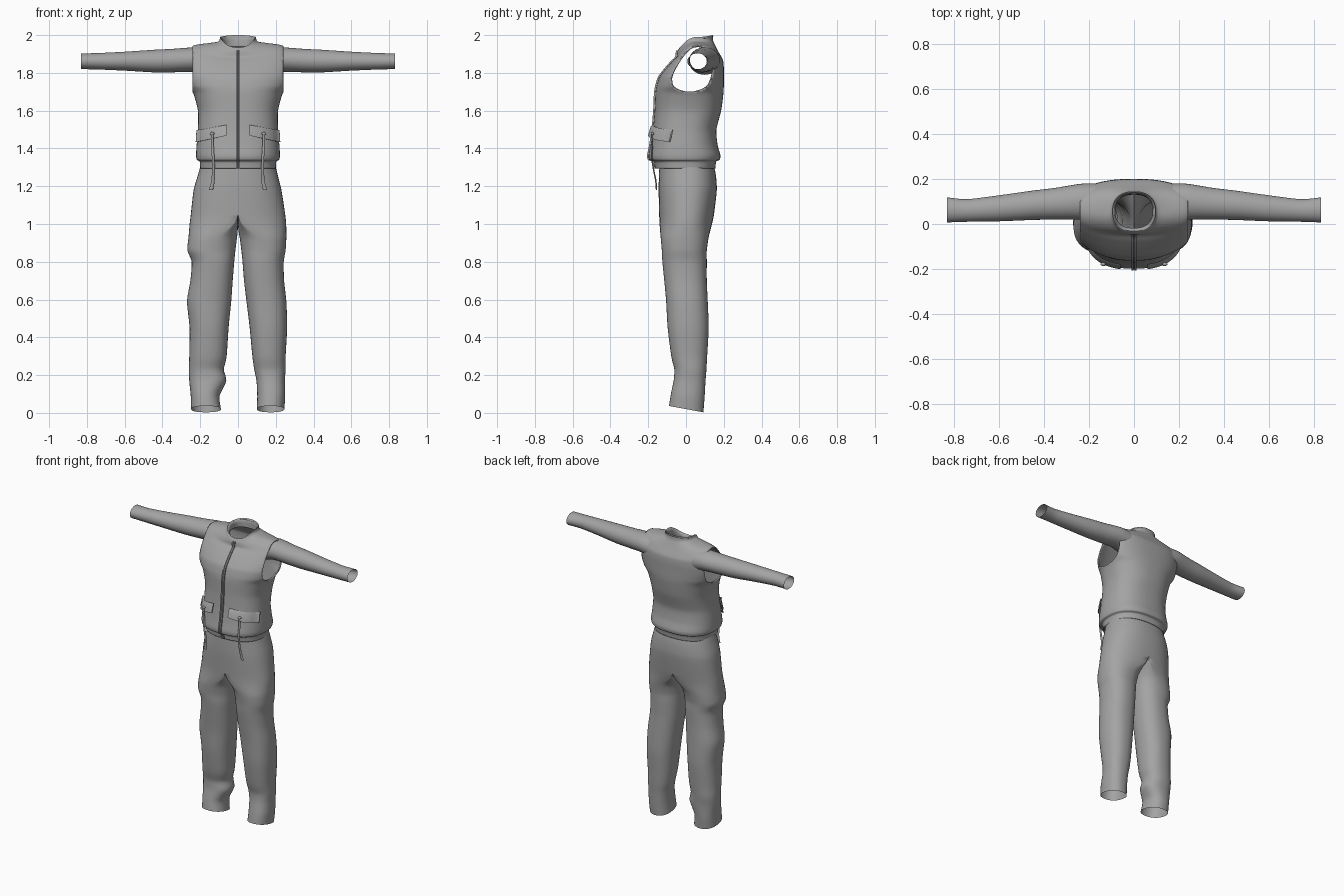
import bpy, bmesh, math
from mathutils import Vector

if "Cube" in bpy.data.objects:
    bpy.data.objects.remove(bpy.data.objects["Cube"])

cloth = bpy.data.materials.new("grey cloth")
cloth.diffuse_color = (0.37, 0.37, 0.37, 1)
cloth.use_nodes = True
cloth.node_tree.nodes["Principled BSDF"].inputs["Base Color"].default_value = cloth.diffuse_color


def smooth_rows(rows, steps):
    """Add eased rows between the key rows."""
    out = []
    for i in range(len(rows) - 1):
        p0, p1, p2, p3 = (rows[max(0, min(len(rows) - 1, i + k))] for k in (-1, 0, 1, 2))
        for j in range(steps):
            t = j / steps
            a, b = t**3 - 2*t*t + t, t**3 - t*t
            h = 3*t*t - 2*t**3
            out.append([q1 + (q2 - q1)*h + 0.35*((q2 - q0)*a + (q3 - q1)*b)
                        for q0, q1, q2, q3 in zip(p0, p1, p2, p3)])
    return out + [list(rows[-1])]


def loft(bm, rings, closed=True):
    vs = [[bm.verts.new(p) for p in r] for r in rings]
    n = len(vs[0])
    for a, b in zip(vs, vs[1:]):
        for i in range(n if closed else n - 1):
            j = (i + 1) % n
            bm.faces.new((a[i], a[j], b[j], b[i]))


def finish(bm, name, thick=0.0):
    bmesh.ops.recalc_face_normals(bm, faces=bm.faces)
    for f in bm.faces:
        f.smooth = True
    me = bpy.data.meshes.new(name)
    bm.to_mesh(me)
    bm.free()
    me.materials.append(cloth)
    me.set_sharp_from_angle(angle=math.radians(50))
    ob = bpy.data.objects.new(name, me)
    bpy.context.collection.objects.link(ob)
    if thick:
        m = ob.modifiers.new("cloth thickness", 'SOLIDIFY')
        m.thickness = thick
        m.offset = -1
    return ob


def power(v, n):
    return math.copysign(abs(v) ** (2 / n), v)


def circle(count, n):
    """Rounded-square unit outline."""
    out = []
    for i in range(count):
        a = 2 * math.pi * i / count
        c, s = round(math.cos(a), 9), round(math.sin(a), 9)
        out.append((power(c, n), power(s, n)))
    return out


# Vest: z, half width, centre y, half depth, front drop, back drop
VEST = [
    (1.295, .200, -.005, .160, 0, 0), (1.33, .203, -.005, .165, 0, 0),
    (1.34, .218, -.008, .186, 0, 0), (1.365, .222, -.008, .190, 0, 0),
    (1.42, .219, -.010, .177, 0, 0), (1.50, .212, -.007, .168, 0, 0),
    (1.60, .212, .010, .176, 0, 0), (1.69, .236, .018, .180, 0, 0),
    (1.73, .265, .022, .178, 0, 0), (1.78, .285, .030, .170, 0, 0),
    (1.84, .290, .045, .155, -.02, -.01), (1.90, .280, .060, .135, -.04, -.03),
    (1.945, .237, .060, .110, -.06, -.03), (1.965, .108, .050, .095, -.05, 0),
    (1.99, .095, .055, .086, -.055, .01), (1.975, .083, .057, .075, -.055, .005),
    (1.94, .085, .055, .075, -.05, 0),
]
vest_rows = smooth_rows(VEST, 5)
bm = bmesh.new()
loft(bm, [[(rx*c, cy + ry*s, z + (f if s < 0 else b)*s*s) for c, s in circle(72, 2.4)]
          for z, rx, cy, ry, f, b in vest_rows])
# Armholes appear where the wide shoulders are trimmed flat
for side in (-1, 1):
    bmesh.ops.bisect_plane(bm, geom=bm.verts[:] + bm.edges[:] + bm.faces[:],
                           plane_co=(side*.24, 0, 0), plane_no=(side, 0, 0), clear_outer=True)
finish(bm, "vest", .008)

# Zip placket down the middle of the front
bm = bmesh.new()
front = [(cy - ry, z + f) for z, rx, cy, ry, f, b in vest_rows[:-14]]
loft(bm, [[(x, y - d, z) for x, d in ((-.012, -.002), (-.01, .008), (-.002, .008), (0, 0),
                                    (.002, .008), (.01, .008), (.012, -.002))]
          for y, z in front], closed=False)
finish(bm, "zip_placket")

# Sleeves: x, y min, y max, z min, z max
SLEEVE = [(.17, .015, .180, 1.79, 1.935), (.24, .020, .178, 1.805, 1.935),
          (.35, .020, .160, 1.803, 1.927), (.45, .018, .148, 1.803, 1.922),
          (.60, .012, .127, 1.812, 1.912), (.74, .010, .110, 1.818, 1.905),
          (.83, .007, .118, 1.82, 1.903)]
for side, name in ((-1, "sleeve_right"), (1, "sleeve_left")):
    bm = bmesh.new()
    loft(bm, [[(side*x, (y0 + y1)/2 + (y1 - y0)/2*c, (z0 + z1)/2 + (z1 - z0)/2*s)
               for c, s in circle(32, 2)]
              for x, y0, y1, z0, z1 in smooth_rows(SLEEVE, 5)])
    finish(bm, name)

# Trousers: z, inner and outer x of the -x leg, of the +x leg, y min, y max, blend to hips
LEGS = [
    (.02, .090, .248, .100, .245, -.090, .092, 0), (.09, .098, .250, .102, .250, -.080, .098, 0),
    (.17, .062, .258, .098, .248, -.065, .103, 0), (.23, .075, .260, .086, .252, -.062, .108, 0),
    (.30, .060, .258, .076, .252, -.078, .112, 0), (.45, .050, .256, .062, .260, -.097, .120, 0),
    (.59, .036, .270, .045, .256, -.105, .115, 0), (.70, .028, .252, .032, .244, -.115, .110, 0),
    (.80, .020, .245, .024, .242, -.125, .110, 0), (.86, .014, .268, .018, .252, -.128, .110, 0),
    (.93, .006, .262, .010, .256, -.134, .120, .15), (1.00, 0, .256, 0, .255, -.140, .138, .8),
    (1.05, 0, .250, 0, .250, -.142, .148, 1), (1.18, 0, .235, 0, .230, -.145, .163, 1),
    (1.26, 0, .212, 0, .210, -.143, .158, 1), (1.32, 0, .195, 0, .195, -.140, .145, 1),
]
bm = bmesh.new()
for side in (-1, 1):
    rings = []
    for z, li, lo, ri, ro, y0, y1, t in smooth_rows(LEGS, 4):
        xi, xo = (li, lo) if side < 0 else (ri, ro)
        t = max(0, min(1, t))
        tilt = .2 * max(0, 1 - z/.25)
        ring = []
        for c, s in circle(48, 2.3):
            leg = (xi + xo)/2 + (xo - xi)/2*c
            x = leg*(1 - t) + xo*max(0, c)*t
            y = (y0 + y1)/2 + (y1 - y0)/2*s
            ring.append((side*max(0, x), y, max(0, z - tilt*y)))
        rings.append(ring)
    loft(bm, rings)
# Drop the wall between the two halves and weld the centre seam
wall = [f for f in bm.faces if all(abs(v.co.x) < 1e-5 for v in f.verts)]
bmesh.ops.delete(bm, geom=wall, context='FACES')
bmesh.ops.remove_doubles(bm, verts=bm.verts, dist=1e-4)
finish(bm, "trousers")


def vest_front(x):
    return -.007 - .170*(1 - min(.97, abs(x)/.216)**2.4)**(1/2.4)


for side, word in ((-1, "right"), (1, "left")):
    # Pocket flap, standing off the vest at its lower edge
    bm = bmesh.new()
    rings = []
    for i in range(13):
        u = i/12
        x = .06 + .16*u
        y = vest_front(x)
        zt, zb = 1.525 - .028*u, 1.468 - .035*u
        rings.append([(side*x, y - .004, zt), (side*x, y - .014, zt - .01),
                      (side*(x + .004*u), y - .027, zb), (side*x, y - .021, zb)])
    loft(bm, rings)
    for k in (0, -1):
        bm.verts.ensure_lookup_table()
        bm.faces.new(bm.verts[:4] if k == 0 else bm.verts[-4:])
    finish(bm, "pocket_flap_" + word)

    # Drawcord: flat ribbon hanging from the flap, flared at the tip
    path = [(.137, -.182, 1.475, .006), (.136, -.178, 1.42, .007), (.132, -.182, 1.36, .007),
            (.130, -.172, 1.29, .008), (.132, -.160, 1.23, .009), (.143, -.156, 1.18, .011)]
    bm = bmesh.new()
    rows = smooth_rows(path, 4)
    loft(bm, [[(side*(x + w*c), y + .004*s, z) for c, s in circle(10, 2)] for x, y, z, w in rows])
    bmesh.ops.holes_fill(bm, edges=[e for e in bm.edges if e.is_boundary])
    finish(bm, "drawcord_" + word)

    # Cord toggle on the flap
    bm = bmesh.new()
    bmesh.ops.create_uvsphere(bm, u_segments=16, v_segments=8, radius=.012)
    for v in bm.verts:
        v.co = Vector((v.co.x, v.co.y*.7, v.co.z*.7)) + Vector((side*.137, -.178, 1.478))
    finish(bm, "cord_toggle_" + word)
